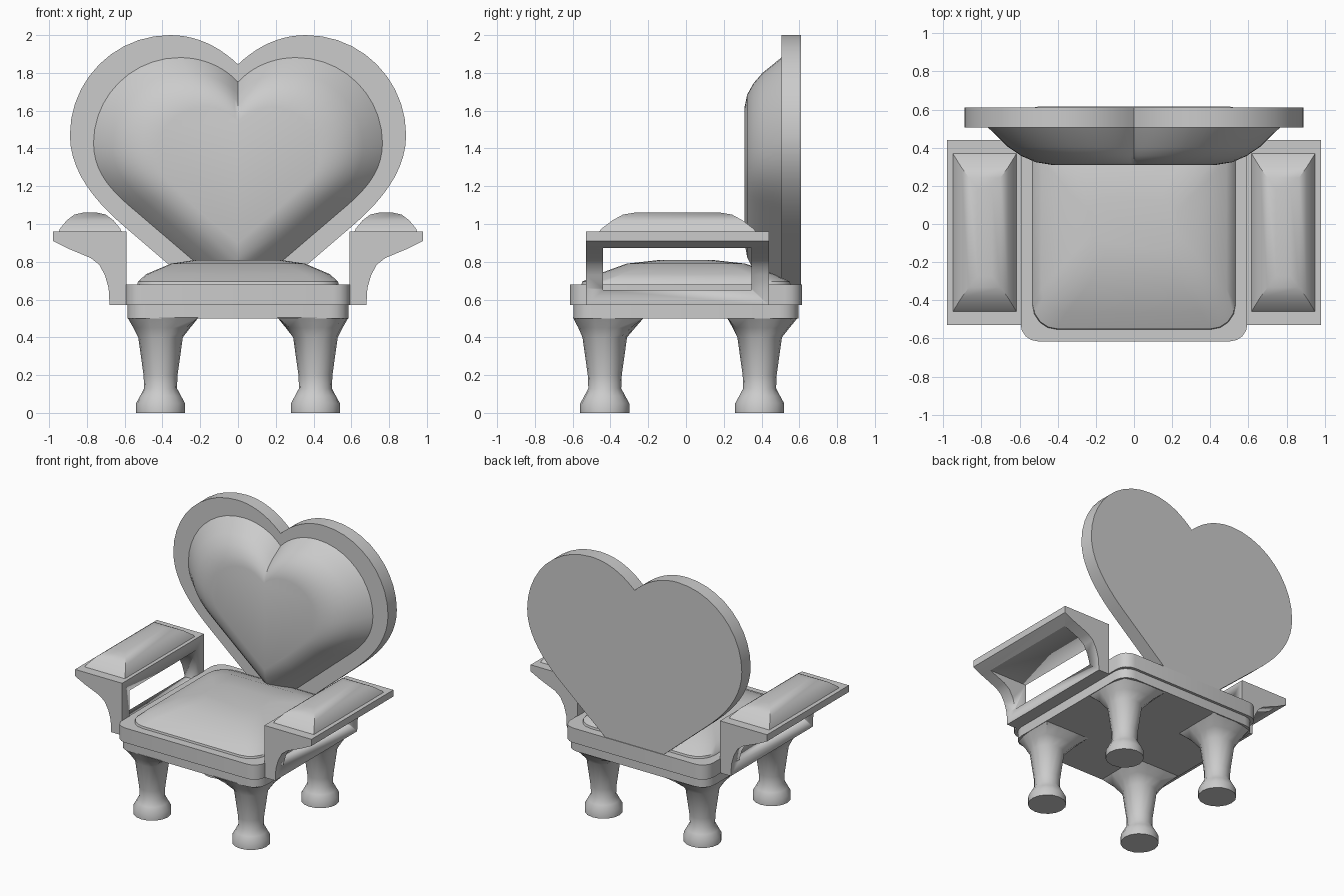
import bpy, bmesh, math
from mathutils import Vector
from mathutils.geometry import interpolate_bezier

if "Cube" in bpy.data.objects:
    bpy.data.objects.remove(bpy.data.objects["Cube"])


def loft(name, rings, angle=40):
    """Skin a list of equal-length point rings, cap both ends, smooth by angle."""
    bm = bmesh.new()
    vs = [[bm.verts.new(p) for p in ring] for ring in rings]
    n = len(vs[0])
    for a, b in zip(vs, vs[1:]):
        for i in range(n):
            j = (i + 1) % n
            bm.faces.new((a[i], a[j], b[j], b[i]))
    bm.faces.new(vs[0])
    bm.faces.new(vs[-1])
    bmesh.ops.recalc_face_normals(bm, faces=bm.faces)
    me = bpy.data.meshes.new(name)
    bm.to_mesh(me)
    bm.free()
    ob = bpy.data.objects.new(name, me)
    bpy.context.collection.objects.link(ob)
    bpy.ops.object.select_all(action='DESELECT')
    ob.select_set(True)
    bpy.context.view_layer.objects.active = ob
    bpy.ops.object.shade_smooth_by_angle(angle=math.radians(angle))
    return ob


def rrect(hx, hy, r, z, cx=0, cy=0, n=4):
    """Rounded rectangle ring; n=0 gives sharp corners."""
    pts = []
    for k, (sx, sy) in enumerate([(1, 1), (-1, 1), (-1, -1), (1, -1)]):
        for i in range(n + 1):
            a = math.pi / 2 * (k + (i / n if n else 0.5))
            rr = r if n else 0
            pts.append((cx + sx * (hx - rr) + rr * math.cos(a),
                        cy + sy * (hy - rr) + rr * math.sin(a), z))
    return pts


def heart(segments, n=10):
    """Closed heart outline (x, z) from bezier segments of its right half."""
    half = []
    for seg in segments:
        k = n if len(seg) == 4 else 2
        a, d = Vector(seg[0]), Vector(seg[-1])
        b, c = (Vector(seg[1]), Vector(seg[2])) if len(seg) == 4 else (a.lerp(d, 1/3), a.lerp(d, 2/3))
        pts = interpolate_bezier(a, b, c, d, k + 1)
        half += [(p[0], p[1]) for p in pts[:-1]]
    half.append(segments[-1][-1])
    left = [(-x, z) for x, z in reversed(half) if x > 1e-4]
    return half + left


# Seat frame and the apron under it
loft("seat_frame", [rrect(.595, .615, .09, z) for z in (.57, .68)])
loft("seat_apron", [rrect(.585, .595, .10, z) for z in (.50, .575)])

# Domed seat cushion
loft("seat_cushion", [rrect(.535 - ix, .555 - iy, r, z) for ix, iy, r, z in [
    (0, 0, .13, .67), (.005, .005, .13, .695), (.05, .09, .13, .735),
    (.18, .24, .12, .79), (.31, .42, .08, .81)]])

# Heart-shaped back board
board = heart([
    [(0, 1.845), (.10, 1.94), (.22, 2.0), (.36, 2.0)],
    [(.36, 2.0), (.653, 2.0), (.89, 1.763), (.89, 1.47)],
    [(.89, 1.47), (.89, 1.27), (.745, 1.11), (.60, .985)],
    [(.60, .985), (.15, .60)]])
loft("back_board", [[(x, y, z) for x, z in board] for y in (.505, .61)])

# Padded heart on the front of the back board
pad = heart([
    [(0, 1.755), (.08, 1.84), (.19, 1.885), (.31, 1.885)],
    [(.31, 1.885), (.564, 1.885), (.77, 1.68), (.77, 1.43)],
    [(.77, 1.43), (.77, 1.27), (.67, 1.17), (.55, 1.07)],
    [(.55, 1.07), (0, .60)]])
loft("back_cushion", [[(x * s, y, 1.28 + (z - 1.28) * s) for x, z in pad] for s, y in [
    (1, .51), (.86, .405), (.77, .358), (.67, .324), (.56, .31)]])

# Armrests: curved bracket profile, window cut through, pad on top
arm = [(.59, .57), (.68, .57), (.685, .66), (.705, .73), (.735, .785), (.78, .82),
       (.90, .87), (.98, .91), (.98, .96), (.59, .96)]
for side, s in (("left", -1), ("right", 1)):
    frame = loft(side + "_arm_frame", [[(s * x, y, z) for x, z in arm] for y in (-.53, .44)], 30)
    cutter = loft(side + "_arm_cutter", [rrect(.35, .393, 0, z, s * .8, -.047, 0) for z in (.65, .872)])
    cutter.hide_render = True
    cutter.hide_viewport = True
    cutter.display_type = 'WIRE'
    mod = frame.modifiers.new("window", 'BOOLEAN')
    mod.operation = 'DIFFERENCE'
    mod.solver = 'EXACT'
    mod.object = cutter
    loft(side + "_arm_pad", [rrect(.168 - ix, .418 - iy, 0, z, s * .783, -.045, 0) for ix, iy, z in [
        (0, 0, .955), (.008, .015, .975), (.045, .075, 1.02), (.085, .13, 1.05), (.13, .19, 1.06)]], 45)

# Turned legs that flare into a square corner block
profile = [(0, .13, 0), (.05, .13, 0), (.09, .108, 0), (.13, .087, 0), (.20, .09, 0),
           (.40, .118, 0), (.45, .15, .5), (.505, .188, 1)]
for end, sy, foot_y, top_y in (("front", -1, -.43, -.41), ("back", 1, .39, .405)):
    for side, sx in (("left", -1), ("right", 1)):
        rings = []
        for z, r, sq in profile:
            cx = sx * (.41 - .013 * sq)
            cy = foot_y + (top_y - foot_y) * sq
            ring = []
            for i in range(16):
                c, d = math.cos(i * math.pi / 8), math.sin(i * math.pi / 8)
                outer = c * sx > .01 and d * sy > .01
                blend = sq * (.45 if outer else 1)
                k = r * (1 + blend * (1 / max(abs(c), abs(d)) - 1))
                ring.append((cx + k * c, cy + k * d, z))
            rings.append(ring)
        loft(end + "_" + side + "_leg", rings, 50)
